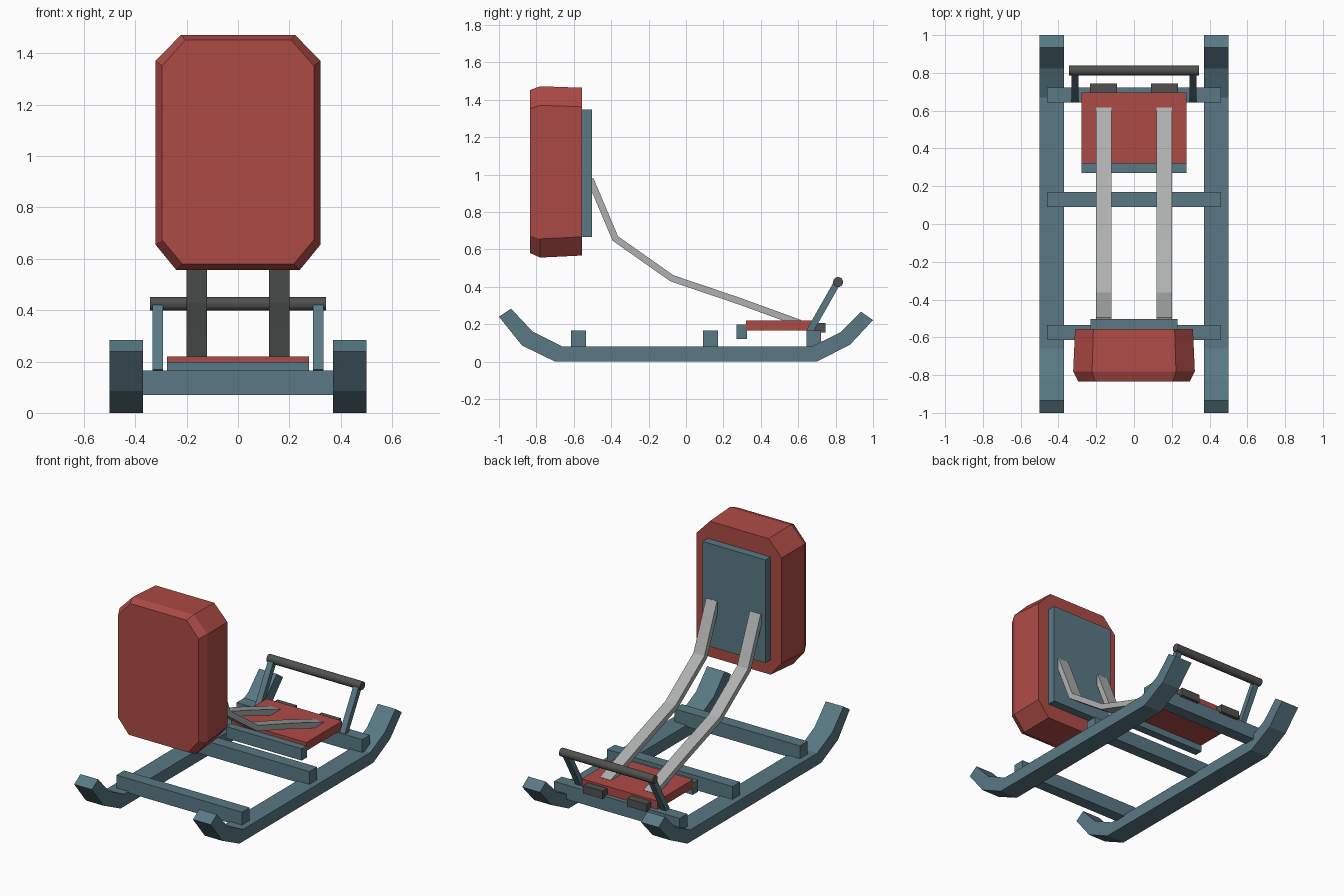
import bpy, bmesh
from mathutils import Vector

if "Cube" in bpy.data.objects:
    bpy.data.objects.remove(bpy.data.objects["Cube"])


def material(name, rgb):
    m = bpy.data.materials.new(name)
    m.diffuse_color = (*rgb, 1)
    m.use_nodes = True
    m.node_tree.nodes["Principled BSDF"].inputs["Base Color"].default_value = m.diffuse_color
    return m


TEAL = material("teal_paint", (0.10, 0.19, 0.23))
RED = material("red_padding", (0.42, 0.07, 0.06))
DARK = material("dark_rubber", (0.08, 0.085, 0.08))
STEEL = material("bare_steel", (0.42, 0.44, 0.43))


def loft(name, rings, mat):
    """Join successive rings of 3D points and cap both ends."""
    bm = bmesh.new()
    loops = [[bm.verts.new(p) for p in ring] for ring in rings]
    for a, b in zip(loops, loops[1:]):
        for i in range(len(a)):
            j = (i + 1) % len(a)
            bm.faces.new((a[i], a[j], b[j], b[i]))
    bm.faces.new(loops[0])
    bm.faces.new(loops[-1])
    bmesh.ops.recalc_face_normals(bm, faces=bm.faces)
    me = bpy.data.meshes.new(name)
    bm.to_mesh(me)
    bm.free()
    me.materials.append(mat)
    ob = bpy.data.objects.new(name, me)
    bpy.context.collection.objects.link(ob)
    return ob


def box(name, x, y, z, mat):
    rings = [[(x[0], y[0], h), (x[1], y[0], h), (x[1], y[1], h), (x[0], y[1], h)] for h in z]
    return loft(name, rings, mat)


def strip(name, x, top, bottom, mat):
    """Bent bar between two matching side-view (y, z) outlines."""
    rings = [[(x[0], *t), (x[1], *t), (x[1], *b), (x[0], *b)] for t, b in zip(top, bottom)]
    return loft(name, rings, mat)


def offset_path(path, half):
    """Mitred (y, z) outlines either side of a centre line."""
    pts = [Vector(p) for p in path]
    top, bottom = [], []
    for i, p in enumerate(pts):
        a = (p - pts[i - 1]).normalized() if i else (pts[1] - p).normalized()
        b = (pts[i + 1] - p).normalized() if i < len(pts) - 1 else a
        t = (a + b).normalized()
        n = Vector((-t.y, t.x)) * half / t.dot(a)
        top.append(tuple(p + n))
        bottom.append(tuple(p - n))
    return top, bottom


# Mirrored side parts
runner_top = [(-0.935, 0.283), (-0.82, 0.16), (-0.66, 0.08), (0.67, 0.08), (0.823, 0.155), (0.935, 0.267)]
runner_bottom = [(-1.0, 0.24), (-0.877, 0.086), (-0.70, 0.0), (0.70, 0.0), (0.877, 0.09), (1.0, 0.222)]
arm = offset_path([(-0.512, 0.975), (-0.378, 0.658), (-0.075, 0.445), (0.28, 0.325), (0.61, 0.205)], 0.018)
upright = offset_path([(0.66, 0.16), (0.81, 0.425)], 0.018)

for side, s in (("left", -1), ("right", 1)):
    def span(a, b):
        return sorted((s * a, s * b))
    strip(f"{side}_runner", span(0.37, 0.5), runner_top, runner_bottom, TEAL)
    strip(f"{side}_push_arm", span(0.12, 0.20), *arm, STEEL)
    strip(f"{side}_handle_upright", span(0.293, 0.332), *upright, TEAL)
    box(f"{side}_hinge_block", span(0.09, 0.232), (0.65, 0.745), (0.155, 0.207), DARK)

# Crossbars joining the runners
for name, y in (("front", -0.575), ("middle", 0.13), ("rear", 0.683)):
    box(f"{name}_crossbar", (-0.46, 0.46), (y - 0.04, y + 0.04), (0.07, 0.165), TEAL)

# Base plate and its front rail
box("base_plate", (-0.277, 0.277), (0.32, 0.695), (0.165, 0.22), RED)
box("base_rail", (-0.277, 0.277), (0.27, 0.325), (0.12, 0.198), TEAL)

# Handle bar
bpy.ops.mesh.primitive_cylinder_add(vertices=16, radius=0.027, depth=0.686,
                                    location=(0, 0.813, 0.425), rotation=(0, 1.570796, 0))
bar = bpy.context.object
bar.name = "handle_bar"
bar.data.materials.append(DARK)

# Backing board
box("backing_board", (-0.23, 0.23), (-0.565, -0.502), (0.665, 1.347), TEAL)


# Clipped-corner pad, lofted through three depths
def pad_ring(y, w, tx, bx, z0, z1, z2, z3):
    return [(-bx, y, z0), (bx, y, z0), (w, y, z1), (w, y, z2),
            (tx, y, z3), (-tx, y, z3), (-w, y, z2), (-w, y, z1)]


loft("impact_pad", [
    pad_ring(-0.833, 0.295, 0.206, 0.217, 0.58, 0.673, 1.352, 1.452),
    pad_ring(-0.78, 0.322, 0.222, 0.24, 0.556, 0.656, 1.37, 1.472),
    pad_ring(-0.556, 0.312, 0.215, 0.23, 0.567, 0.667, 1.362, 1.464),
], RED)
